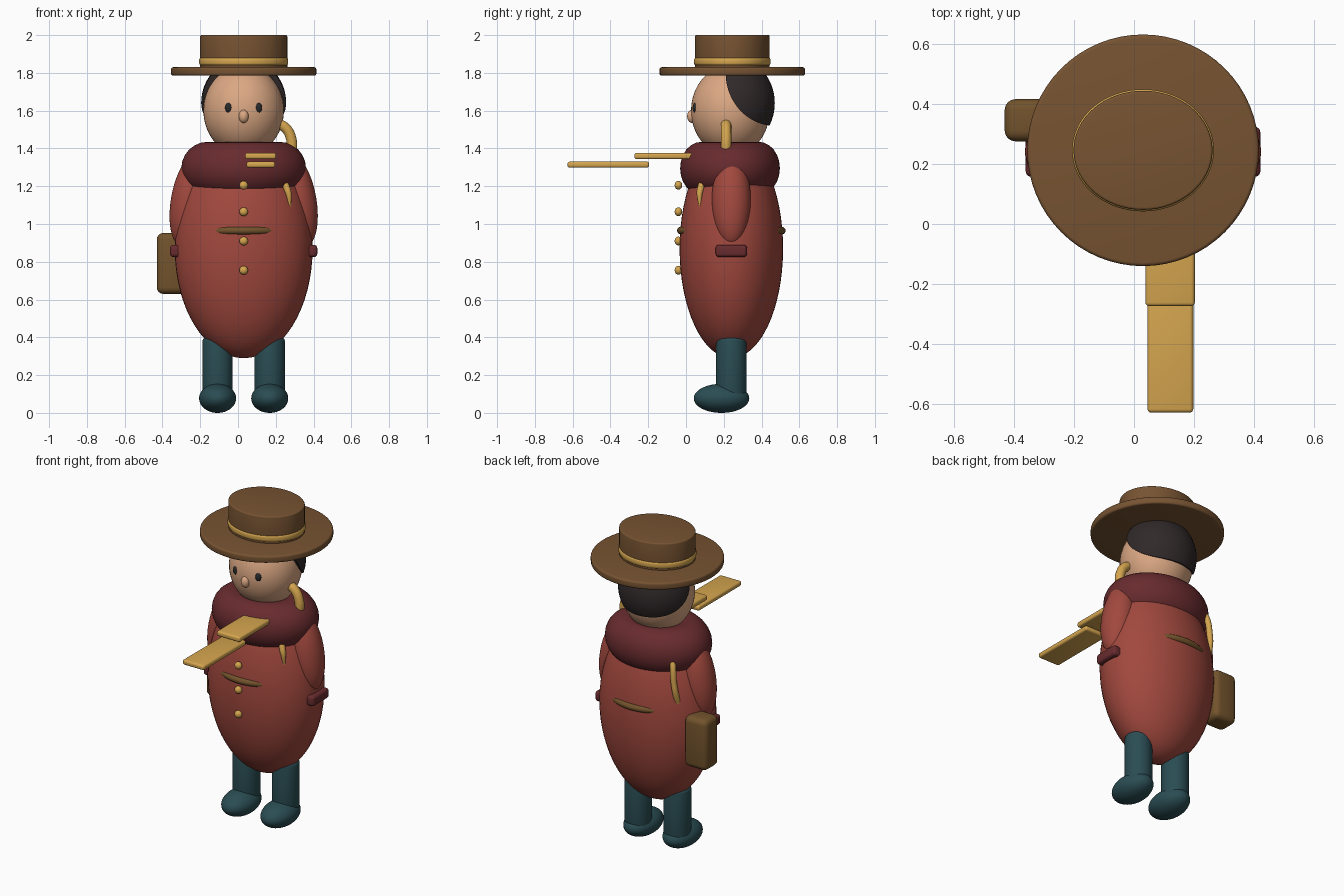
import bpy
import math

if "Cube" in bpy.data.objects:
    bpy.data.objects.remove(bpy.data.objects["Cube"], do_unlink=True)

CX, CY = 0.03, 0.24  # the figure's own upright axis


def material(name, *rgb):
    color = [(c / 255) ** 2.2 for c in rgb] + [1]
    m = bpy.data.materials.new(name)
    m.use_nodes = True
    m.diffuse_color = color
    m.node_tree.nodes["Principled BSDF"].inputs["Base Color"].default_value = color
    return m


coat = material("brick red coat", 160, 74, 64)
wine = material("dark wine cloth", 104, 47, 50)
skin = material("warm skin", 218, 166, 130)
dark = material("dark hair", 52, 45, 46)
black = material("eye charcoal", 44, 45, 48)
gold = material("brass gold", 212, 164, 80)
felt = material("brown felt", 118, 84, 53)
leather = material("brown leather", 114, 84, 48)
teal = material("deep teal", 46, 78, 84)


def finish(name, mat, bevel=0):
    """Name, colour, apply scale, round edges and smooth the active object."""
    ob = bpy.context.object
    ob.name = name
    ob.data.materials.append(mat)
    bpy.ops.object.transform_apply(location=False, rotation=False, scale=True)
    if bevel:
        mod = ob.modifiers.new("rounding", "BEVEL")
        mod.width, mod.segments, mod.limit_method = bevel, 4, "ANGLE"
        bpy.ops.object.modifier_apply(modifier=mod.name)
    bpy.ops.object.shade_smooth_by_angle(angle=math.radians(40))
    return ob


def ball(name, mat, loc, radii, tilt=0):
    bpy.ops.mesh.primitive_uv_sphere_add(segments=48, ring_count=32, location=loc, rotation=(0, tilt, 0))
    bpy.context.object.scale = radii
    return finish(name, mat)


def drum(name, mat, x, y, z0, z1, rx, ry, bevel):
    bpy.ops.mesh.primitive_cylinder_add(vertices=64, radius=1, depth=1, location=(x, y, (z0 + z1) / 2))
    bpy.context.object.scale = (rx, ry, z1 - z0)
    return finish(name, mat, bevel)


def block(name, mat, low, high, bevel):
    bpy.ops.mesh.primitive_cube_add(size=1, location=[(a + b) / 2 for a, b in zip(low, high)])
    bpy.context.object.scale = [b - a for a, b in zip(low, high)]
    return finish(name, mat, bevel)


def ring(name, mat, loc, major, minor, scale):
    bpy.ops.mesh.primitive_torus_add(major_segments=64, minor_segments=24, location=loc,
                                     major_radius=major, minor_radius=minor)
    bpy.context.object.scale = scale
    return finish(name, mat)


def tube(name, mat, points, radius, taper=1):
    """Smooth round tube through points; its first end may taper."""
    cu = bpy.data.curves.new(name, "CURVE")
    cu.dimensions = "3D"
    cu.bevel_depth, cu.bevel_resolution, cu.use_fill_caps = radius, 5, True
    sp = cu.splines.new("BEZIER")
    sp.bezier_points.add(len(points) - 1)
    for bp, co in zip(sp.bezier_points, points):
        bp.co = co
        bp.handle_left_type = bp.handle_right_type = "AUTO"
    sp.bezier_points[0].radius = taper
    cu.materials.append(mat)
    ob = bpy.data.objects.new(name, cu)
    bpy.context.collection.objects.link(ob)


# Coat body, scarf and the belt that shows only at front and back
ball("coat_body", coat, (CX, CY, 0.87), (0.365, 0.274, 0.58))
ring("scarf", wine, (CX, 0.233, 1.295), 0.19, 0.14, (1, 0.8, 1))
ring("belt", leather, (CX, CY, 0.965), 0.267, 0.02, (1, 1, 1))
for z in (1.205, 1.065, 0.91, 0.755):
    ball("coat_button", gold, (CX, -0.04, z), (0.023, 0.02, 0.023))

# Mirrored limbs and eyes
for side, label in ((-1, "right"), (1, "left")):
    ball(label + "_arm", coat, (CX + side * 0.29, CY, 1.125), (0.095, 0.103, 0.245), -side * 0.17)
    x = CX + side * 0.35
    block(label + "_cuff", wine, (x - 0.04, CY - 0.083, 0.825), (x + 0.04, CY + 0.083, 0.89), 0.018)
    x = CX + side * 0.138
    drum(label + "_leg", teal, x, CY, 0.08, 0.4, 0.08, 0.08, 0.02)
    ball(label + "_shoe", teal, (x, 0.188, 0.077), (0.098, 0.147, 0.077))
    ball(label + "_eye", black, (CX + side * 0.078, 0.05, 1.615), (0.02, 0.015, 0.027))

# Head and nose
ball("head", skin, (CX, 0.235, 1.6), (0.213, 0.208, 0.24))
ball("nose", skin, (CX, 0.032, 1.57), (0.026, 0.026, 0.035))

# Hair: a slightly larger shell trimmed along a curved hairline
hair = ball("hair", dark, (CX, 0.255, 1.64), (0.225, 0.215, 0.24))
bpy.ops.mesh.primitive_cylinder_add(vertices=96, radius=1, depth=1, location=(CX, 0.47, 1.8),
                                    rotation=(0, math.pi / 2, 0))
cutter = bpy.context.object
cutter.scale = (0.28, 0.26, 1)
cutter.hide_render = True
trim = hair.modifiers.new("hairline", "BOOLEAN")
trim.operation, trim.object, trim.solver = "INTERSECT", cutter, "EXACT"
bpy.context.view_layer.objects.active = hair
bpy.ops.object.modifier_apply(modifier=trim.name)
bpy.data.objects.remove(cutter, do_unlink=True)

# Flat-topped hat
drum("hat_brim", felt, CX, 0.245, 1.785, 1.83, 0.385, 0.385, 0.012)
drum("hat_crown", felt, CX, 0.245, 1.81, 2.0, 0.231, 0.198, 0.008)
drum("hat_band", gold, CX, 0.245, 1.838, 1.882, 0.236, 0.203, 0.015)

# Brass slide plates and the curved pipe beside the head
block("upper_slide", gold, (0.038, -0.273, 1.343), (0.202, 0.08, 1.377), 0.012)
block("lower_slide", gold, (0.045, -0.627, 1.298), (0.197, -0.195, 1.33), 0.012)
tube("side_pipe", gold, [(0.2, 0.212, 1.535), (0.25, 0.212, 1.51), (0.282, 0.212, 1.45),
                         (0.283, 0.212, 1.36)], 0.028)

# Satchel with its shoulder strap
block("satchel", leather, (-0.43, 0.275, 0.63), (-0.27, 0.415, 0.953), 0.035)
tube("satchel_strap", gold, [(0.275, 0.075, 1.08), (0.262, 0.075, 1.18), (0.18, 0.14, 1.3),
                             (0, 0.25, 1.33), (-0.17, 0.39, 1.3), (-0.215, 0.425, 1.13),
                             (-0.225, 0.39, 0.98)], 0.018, 0.3)
